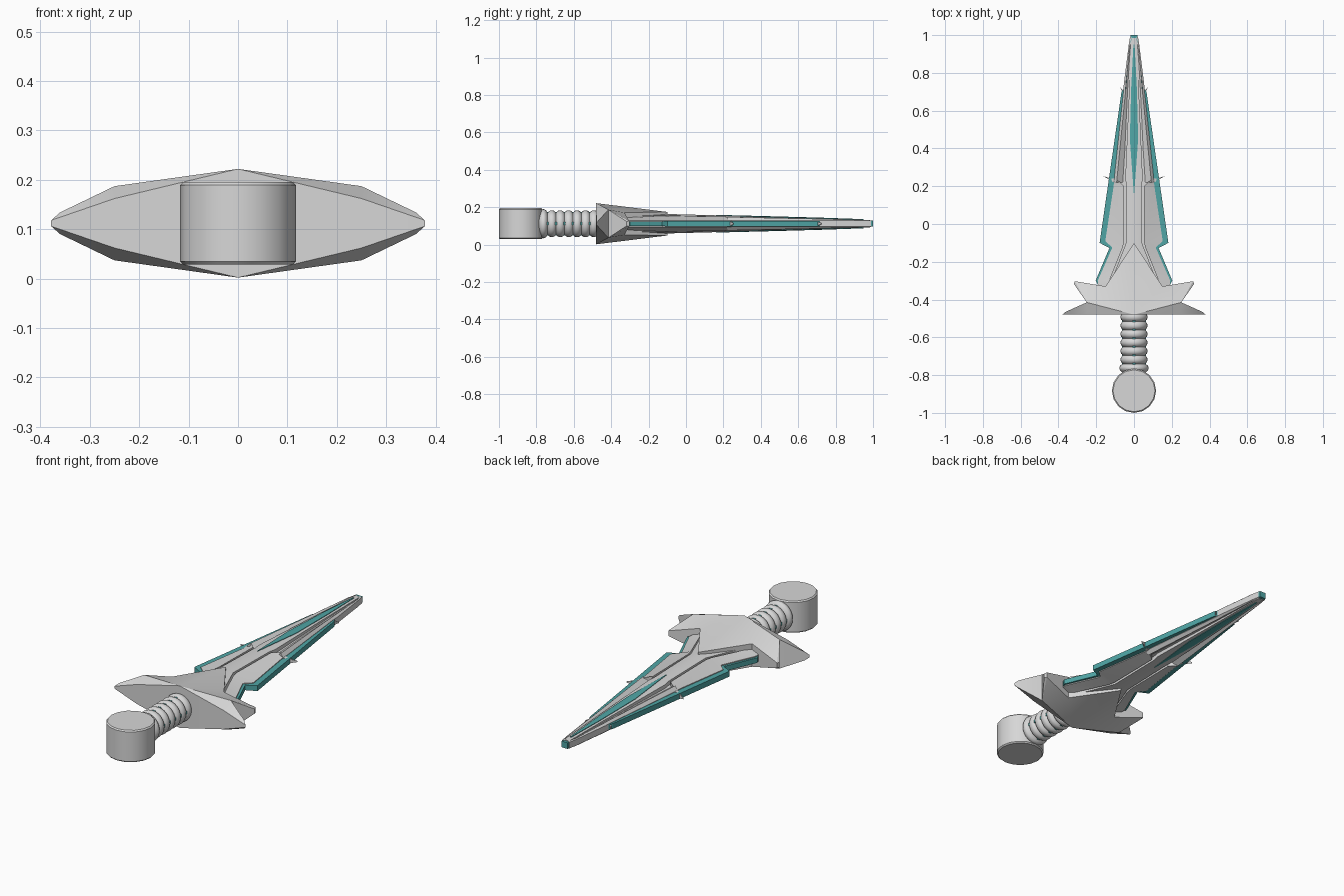
import bpy, bmesh
from math import sin, cos, pi, radians

if "Cube" in bpy.data.objects:
    bpy.data.objects.remove(bpy.data.objects["Cube"], do_unlink=True)

MID = 0.112  # height of the flat symmetry plane


def material(name, rgb):
    m = bpy.data.materials.new(name)
    m.use_nodes = True
    m.diffuse_color = (*rgb, 1)
    for n in m.node_tree.nodes:
        if n.type == 'BSDF_PRINCIPLED':
            n.inputs["Base Color"].default_value = (*rgb, 1)
    return m


GREY = material("light_grey", (0.68, 0.68, 0.68))
TEAL = material("teal", (0.08, 0.38, 0.38))


def finish(name, bm, mat, angle=25):
    bmesh.ops.remove_doubles(bm, verts=bm.verts[:], dist=1e-5)
    bmesh.ops.recalc_face_normals(bm, faces=bm.faces[:])
    me = bpy.data.meshes.new(name)
    bm.to_mesh(me)
    bm.free()
    me.materials.append(mat)
    ob = bpy.data.objects.new(name, me)
    bpy.context.collection.objects.link(ob)
    bpy.ops.object.select_all(action='DESELECT')
    ob.select_set(True)
    bpy.context.view_layer.objects.active = ob
    bpy.ops.object.shade_smooth_by_angle(angle=radians(angle))


def add_face(bm, pts):
    """Add a face, leaving out walls that lie on the centre plane."""
    if max(abs(p[0]) for p in pts) > 1e-6:
        bm.faces.new([bm.verts.new((x, y, MID + z)) for x, y, z in pts])


def strip(name, rows, mat):
    """Mirrored bar; rows are (y, inner x, inner half height, outer x, outer half height)."""
    bm = bmesh.new()
    for s in (1, -1):
        rings = [[(s * a, y, h), (s * b, y, k), (s * b, y, -k), (s * a, y, -h)]
                 for y, a, h, b, k in rows]
        for r, q in zip(rings, rings[1:]):
            for i in range(4):
                j = (i + 1) % 4
                add_face(bm, [r[i], r[j], q[j], q[i]])
        add_face(bm, rings[0])
        add_face(bm, rings[-1])
    finish(name, bm, mat)


def plate(name, pts, tops, mat):
    """Mirrored solid; outline points are (x, y, half height), tops lists its upper faces."""
    bm = bmesh.new()
    for s in (1, -1):
        up = [(s * x, y, h) for x, y, h in pts]
        dn = [(x, y, -h) for x, y, h in up]
        for f in tops:
            add_face(bm, [up[i] for i in f])
            add_face(bm, [dn[i] for i in f])
        for i in range(len(pts)):
            j = (i + 1) % len(pts)
            add_face(bm, [up[i], up[j], dn[j], dn[i]])
    finish(name, bm, mat)


def lathe(name, profile, sides, place, mat, angle):
    """Turned solid; profile is (radius, distance), place maps ring coordinates to space."""
    bm = bmesh.new()
    rings = [[bm.verts.new(place(r * cos(2 * pi * i / sides), r * sin(2 * pi * i / sides), t))
              for i in range(sides)] for r, t in profile]
    for a, b in zip(rings, rings[1:]):
        for i in range(sides):
            j = (i + 1) % sides
            bm.faces.new([a[i], a[j], b[j], b[i]])
    bm.faces.new(rings[0])
    bm.faces.new(rings[-1])
    finish(name, bm, mat, angle)


# Guard with two horns on each side and a point over the blade
plate("guard",
      [(0, -.48, .11), (.25, -.48, .05), (.378, -.478, .006), (.36, -.464, .022),
       (.25, -.415, .075), (.318, -.318, .012), (.313, -.303, .014),
       (.15, -.33, .06), (0, -.10, .063)],
      [(0, 1, 4), (1, 2, 3), (1, 3, 4), (4, 5, 6), (4, 6, 7), (0, 4, 7), (0, 7, 8)], GREY)

# Glowing core whose rim shows along the cutting edge and at the tip
strip("blade_core", [(-.36, 0, .013, .17, .013), (-.30, 0, .013, .203, .013),
                     (-.127, 0, .013, .13, .013), (-.10, 0, .014, .182, .014),
                     (.70, 0, .014, .066, .014), (.73, 0, .014, .045, .014),
                     (1.0, 0, .016, .018, .016)], TEAL)

# Grey bed under the channels
strip("blade_bed", [(-.36, 0, .016, .16, .016), (-.12, 0, .016, .10, .016),
                    (.22, 0, .016, .09, .016), (.70, 0, .016, .04, .016),
                    (.96, 0, .016, .02, .016)], GREY)

# Raised spine
strip("blade_spine", [(-.34, 0, .055, .135, .04), (-.10, 0, .052, .042, .044),
                      (.20, 0, .044, .040, .038), (.24, 0, .043, .046, .036),
                      (.70, 0, .03, .026, .026), (.985, 0, .02, .014, .018)], GREY)
strip("spine_inlay", [(.16, 0, .0475, .001, .0475), (.45, 0, .040, .022, .0365),
                      (.72, 0, .0325, .015, .030), (.95, 0, .0245, .003, .024)], TEAL)

# Lower side panels, hollow-ground upper panels and outer rails
strip("lower_panel", [(-.34, .15, .03, .19, .018), (-.30, .13, .034, .192, .018),
                      (-.125, .06, .042, .115, .018), (-.09, .052, .042, .152, .018),
                      (.20, .052, .038, .108, .018), (.23, .085, .036, .105, .018)], GREY)
strip("upper_panel", [(.22, .05, .010, .092, .036), (.70, .028, .010, .045, .026),
                      (.95, .012, .012, .024, .02)], GREY)
strip("edge_rail", [(.22, .092, .036, .107, .016), (.70, .045, .026, .056, .016),
                    (.74, .043, .025, .054, .016), (.95, .022, .02, .028, .016),
                    (.99, .013, .018, .021, .016)], GREY)

# Small barbs on the cutting edge
for name, x, y, out, h in (("lower_barb", .09, .21, .075, .02),
                           ("upper_barb", .048, .68, .027, .013)):
    plate(name, [(x, y, h), (x + out, y + .045, .003), (x + out * .4, y + .03, h * .7),
                 (x, y + .035, h)], [(0, 1, 2), (0, 2, 3)], GREY)

# Ribbed grip, with the last rib a little wider
profile = []
for ring in range(7):
    crest = .078 if ring == 6 else .072
    for k in range(6):
        profile.append((.058 + (crest - .058) * sin(pi * k / 6) ** .6,
                        -.47 - .045 * (ring + k / 6)))
profile.append((.058, -.79))
lathe("grip", profile, 24, lambda a, b, t: (a, t, MID + b), GREY, 40)
strip("grip_side_glow", [(-.77, 0, .008, .063, .008), (-.47, 0, .008, .063, .008)], TEAL)
strip("grip_top_glow", [(-.77, 0, .063, .008, .063), (-.47, 0, .063, .008, .063)], TEAL)

# Round pommel standing across the grip
lathe("pommel", [(.111, -.083), (.117, -.077), (.117, .077), (.111, .083)], 16,
      lambda a, b, t: (a, b - .883, MID + t), GREY, 30)
